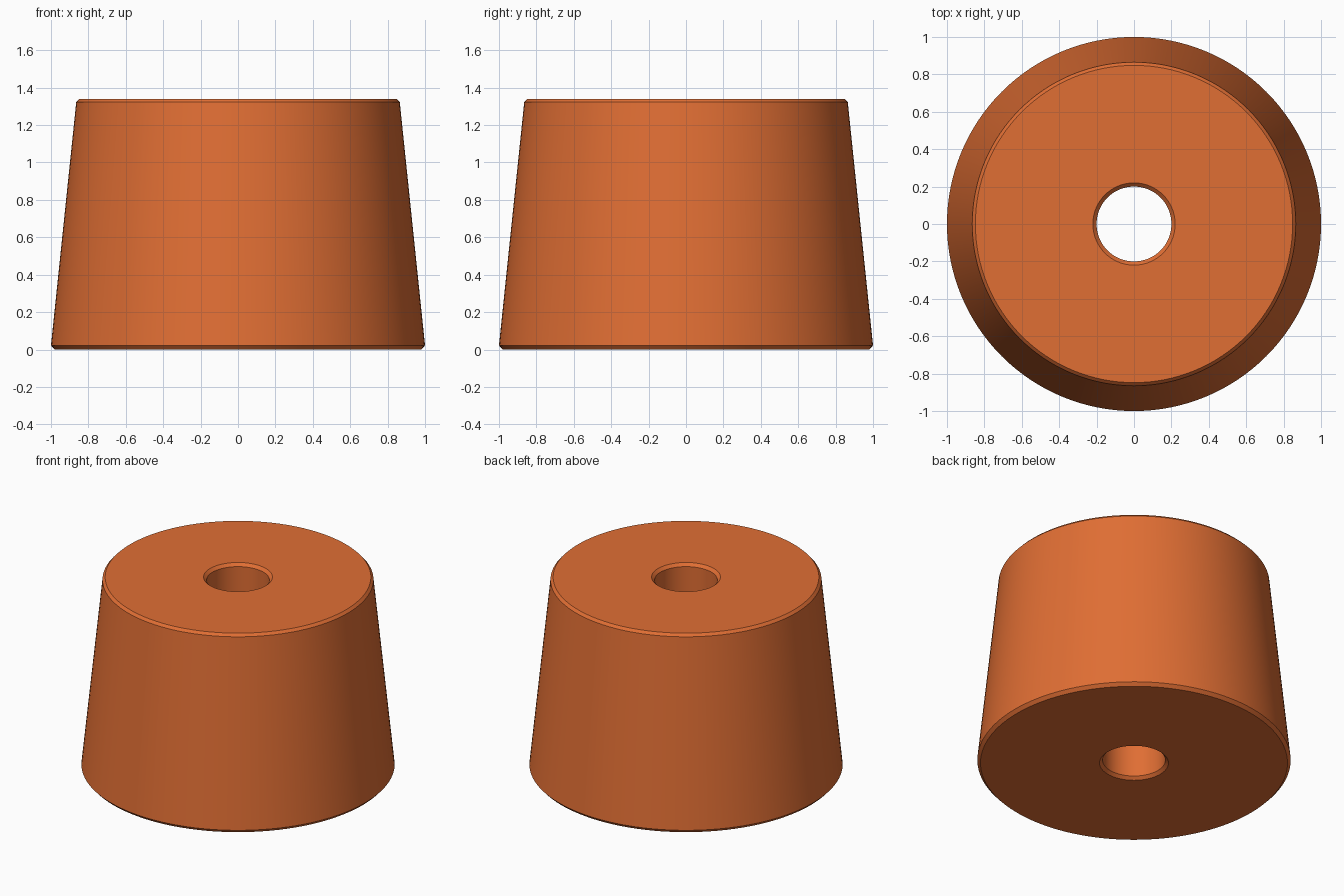
import bpy, bmesh, math

if "Cube" in bpy.data.objects:
    bpy.data.objects.remove(bpy.data.objects["Cube"])

SEGMENTS = 128

# Closed (radius, height) section: tapered wall, chamfered rims, through bore
SECTION = [
    (0.22, 0.0), (0.98, 0.0), (1.0, 0.022),
    (0.865, 1.322), (0.848, 1.34),
    (0.22, 1.34), (0.20, 1.32), (0.20, 0.02),
]

orange = bpy.data.materials.new("burnt_orange")
orange.diffuse_color = (0.745, 0.156, 0.034, 1.0)
orange.use_nodes = True
orange.node_tree.nodes["Principled BSDF"].inputs["Base Color"].default_value = orange.diffuse_color

# Revolve the section into a solid
bm = bmesh.new()
rings = []
for i in range(SEGMENTS):
    a = 2 * math.pi * i / SEGMENTS
    rings.append([bm.verts.new((r * math.cos(a), r * math.sin(a), z)) for r, z in SECTION])
n = len(SECTION)
for i in range(SEGMENTS):
    here, there = rings[i], rings[(i + 1) % SEGMENTS]
    for j in range(n):
        k = (j + 1) % n
        bm.faces.new((here[j], there[j], there[k], here[k]))
bmesh.ops.recalc_face_normals(bm, faces=bm.faces)

mesh = bpy.data.meshes.new("tapered_foot")
bm.to_mesh(mesh)
bm.free()
mesh.materials.append(orange)

foot = bpy.data.objects.new("tapered_foot", mesh)
bpy.context.collection.objects.link(foot)

# Smooth round walls, crisp chamfers
bpy.context.view_layer.objects.active = foot
foot.select_set(True)
bpy.ops.object.shade_smooth_by_angle(angle=math.radians(30))
